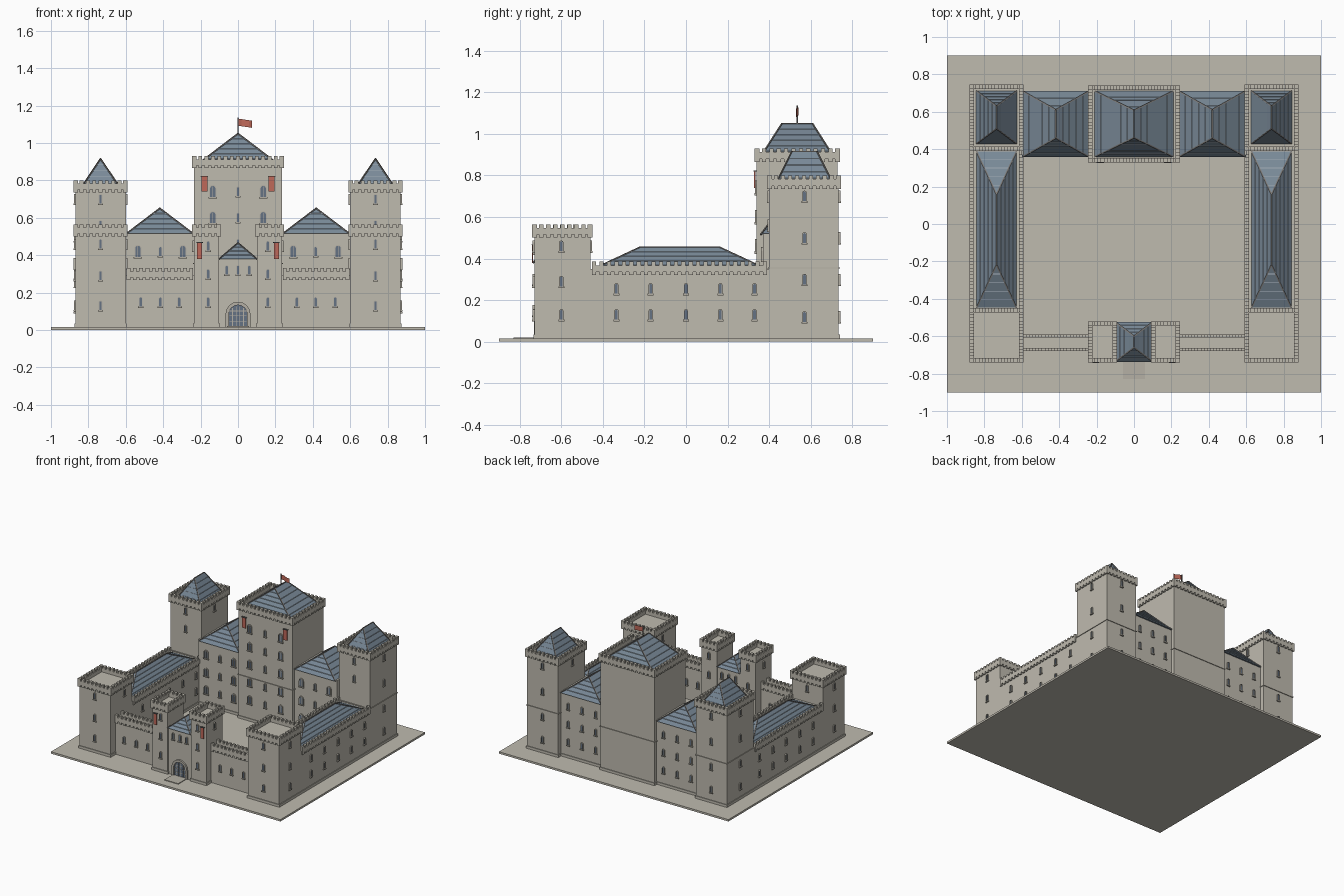
import bpy, bmesh, math
from mathutils import Matrix, Vector

if "Cube" in bpy.data.objects:
    bpy.data.objects.remove(bpy.data.objects["Cube"])


def material(name, r, g, b):
    m = bpy.data.materials.new(name)
    m.use_nodes = True
    m.diffuse_color = (r, g, b, 1)
    bsdf = next(n for n in m.node_tree.nodes if n.type == 'BSDF_PRINCIPLED')
    bsdf.inputs["Base Color"].default_value = (r, g, b, 1)
    bsdf.inputs["Roughness"].default_value = 0.9
    return m


STONE = material("pale_stone", .52, .495, .43)
TRIM = material("trim_stone", .46, .435, .375)
SLATE = material("blue_slate", .19, .25, .31)
EDGE = material("light_slate_edge", .40, .46, .52)
RIDGE = material("ridge_grey", .2, .19, .18)
GLASS = material("window_blue", .13, .17, .23)
RED = material("banner_red", .52, .14, .10)
DARK = material("dark_iron", .08, .08, .08)

parts = {}


def part(name, mat):
    if name not in parts:
        parts[name] = (bmesh.new(), mat)
    return parts[name][0]


def box(bm, x0, x1, y0, y1, z0, z1):
    centre = Vector((x0 + x1, y0 + y1, z0 + z1)) / 2
    size = Matrix.Diagonal((abs(x1 - x0), abs(y1 - y0), abs(z1 - z0), 1))
    bmesh.ops.create_cube(bm, size=1, matrix=Matrix.Translation(centre) @ size)


def bar(bm, p, q, r):
    p, q = Vector(p), Vector(q)
    turn = (q - p).to_track_quat('Z', 'Y').to_matrix().to_4x4()
    bmesh.ops.create_cube(bm, size=1, matrix=Matrix.Translation((p + q) / 2) @ turn
                          @ Matrix.Diagonal((r, r, (q - p).length, 1)))


def frustum(bm, x, y, low, high):
    rings = []
    for hx, hy, z in (low, high):
        rings.append([bm.verts.new((x + i * hx, y + j * hy, z))
                      for i, j in ((-1, -1), (1, -1), (1, 1), (-1, 1))])
    a, b = rings
    bm.faces.new(a[::-1])
    bm.faces.new(b)
    for i in range(4):
        k = (i + 1) % 4
        bm.faces.new((a[i], a[k], b[k], b[i]))


# Hipped roof with stepped slate courses and capped hips
def hip_roof(name, x, y, hx, hy, ridge, z0, z1, courses):
    slate, edge = part(name, SLATE), part(name + "_course_edges", EDGE)
    caps = part(name + "_hip_caps", RIDGE)

    def at(t):
        return max(hx * (1 - t), .002), hy + (ridge - hy) * t, z0 + (z1 - z0) * t

    for i in range(courses):
        ax, ay, az = at(i / courses)
        bx, by, bz = at((i + 1) / courses)
        frustum(slate, x, y, (ax + .002, ay + .002, az), (bx, by, bz))
        if i:
            box(edge, x - ax - .003, x + ax + .003, y - ay - .003, y + ay + .003, az - .002, az + .001)
    for i in (-1, 1):
        for j in (-1, 1):
            bar(caps, (x + i * hx, y + j * hy, z0), (x, y + j * ridge, z1), .007)
    bar(caps, (x, y - ridge, z1), (x, y + ridge, z1), .007)


# One straight run of parapet with merlons and corbels
def parapet(name, x0, x1, y0, y1, top):
    bm = part(name, STONE)
    box(bm, x0, x1, y0, y1, top - .05, top - .018)
    along_x = x1 - x0 > y1 - y0
    start, end = (x0, x1) if along_x else (y0, y1)
    count = round((end - start) / .036)
    for i in range(count + 1):
        a = start + i * (end - start - .02) / count
        for z0, z1 in ((top - .018, top), (top - .064, top - .05)):
            if along_x:
                box(bm, a, a + .02, y0, y1, z0, z1)
            else:
                box(bm, x0, x1, a, a + .02, z0, z1)


def crown(name, x0, x1, y0, y1, top, t=.024):
    parapet(name, x0, x1, y0, y0 + t, top)
    parapet(name, x0, x1, y1 - t, y1, top)
    parapet(name, x0, x0 + t, y0, y1, top)
    parapet(name, x1 - t, x1, y0, y1, top)


# Body with plinth, and a crown slightly wider than the wall
def tower(name, x0, x1, y0, y1, top):
    body = part(name, STONE)
    box(body, x0, x1, y0, y1, .01, top - .045)
    box(body, x0 - .005, x1 + .005, y0 - .005, y1 + .005, .01, .035)
    crown(name + "_battlements", x0 - .01, x1 + .01, y0 - .01, y1 + .01, top)


def arch(w, h, base=0):
    r = w / 2
    curve = [(r * math.cos(a * math.pi / 8), h - r + r * math.sin(a * math.pi / 8)) for a in range(9)]
    return [(r, base)] + curve + [(-r, base)]


# Arched opening on a wall: pane, raised surround and optional sill
def opening(x, y, z, n, w, h, rim, depth, names, sill=True, mullions=0):
    o, nv = Vector((x, y, z)), Vector((n[0], n[1], 0))
    u = Vector((0, 0, 1)).cross(nv)

    def point(bm, p, d):
        return bm.verts.new(o + u * p[0] + Vector((0, 0, p[1])) + nv * d)

    pane = part(names + "_panes", GLASS)
    pane.faces.new([point(pane, p, .003) for p in arch(w, h)])
    frame = part(names + "_surrounds", TRIM)
    inner, outer = arch(w, h), arch(w + 2 * rim, h + rim)
    loops = [[point(frame, p, d) for p in shape]
             for shape, d in ((outer, -.001), (outer, depth), (inner, depth), (inner, -.001))]
    for a, b in zip(loops, loops[1:]):
        for i in range(len(a) - 1):
            frame.faces.new((a[i], a[i + 1], b[i + 1], b[i]))

    def slab(bm, u0, u1, v0, v1, d):
        p, q = o + u * u0, o + u * u1 + nv * d
        box(bm, p.x, q.x, p.y, q.y, z + v0, z + v1)

    if sill:
        slab(frame, -w / 2 - rim - .004, w / 2 + rim + .004, -.007, .001, depth + .002)
    for i in range(mullions):
        c = w * ((i + 1) / (mullions + 1) - .5)
        slab(frame, c - .0015, c + .0015, 0, h - abs(c) * .5 - .002, .006)


def window(x, y, z, n, big=False):
    if big:
        opening(x, y, z - .03, n, .028, .06, .005, .008, "windows", True, 1)
    else:
        opening(x, y, z - .025, n, .013, .048, .004, .008, "windows")


FRONT, BACK = (0, -1), (0, 1)

# Ground slab and entrance path
box(part("ground_slab", STONE), -1, 1, -.9, .9, 0, .015)
box(part("entrance_path", TRIM), -.06, .06, -.83, -.72, .01, .02)

for s, side in ((1, "left"), (-1, "right")):
    def span(a, b):
        return (a, b) if s > 0 else (-b, -a)

    xs, out, inn = span(.60, .87), (s, 0), (-s, 0)

    # Corner towers
    tower(side + "_front_tower", *xs, -.73, -.46, .565)
    tower(side + "_back_tower", *xs, .40, .735, .80)
    hip_roof(side + "_back_tower_roof", s * .735, .57, .107, .14, .06, .755, .915, 5)
    for z in (.46, .29, .13):
        window(s * .735, -.73, z, FRONT)
        window(s * .87, -.60, z, out)
    window(s * .60, -.56, .46, inn)
    window(s * .735, -.46, .46, BACK)
    for z in (.70, .50, .30, .12):
        window(s * .87, .57, z, out)
        window(s * .735, .735, z, BACK)
    window(s * .735, .40, .70, FRONT)
    window(s * .735, .40, .56, FRONT)
    window(s * .60, .56, .70, inn)
    band = part(side + "_string_course", TRIM)
    box(band, *span(.595, .875), .395, .74, .352, .358)

    # Side range between the towers
    wing = part(side + "_range", STONE)
    box(wing, *xs, -.47, .41, .01, .35)
    box(wing, *span(.595, .875), -.47, .41, .01, .035)
    for strip in ((.592, .615), (.857, .88)):
        parapet(side + "_range_battlements", *span(*strip), -.452, .39, .385)
    hip_roof(side + "_range_roof", s * .735, -.03, .107, .42, .19, .348, .455, 5)
    for y in (-.335, -.17, 0, .165, .33):
        for z in (.255, .13):
            window(s * .87, y, z, out)
            window(s * .60, y, z, inn)

    # Rear range between keep and back tower
    rear = part(side + "_rear_range", STONE)
    box(rear, *span(.23, .605), .37, .70, .01, .52)
    box(rear, *span(.23, .605), .365, .705, .01, .035)
    hip_roof(side + "_rear_roof", s * .418, .535, .178, .175, .075, .515, .65, 5)
    for x in (.295, .415, .535):
        for z in (.42, .28, .14):
            window(s * x, .37, z, FRONT, x != .415)
            window(s * x, .70, z, BACK)

    # Front curtain wall
    box(part(side + "_curtain_wall", STONE), *span(.225, .61), -.67, -.60, .01, .29)
    for y in (-.68, -.608):
        parapet(side + "_curtain_battlements", *span(.24, .595), y, y + .018, .33)
    for x in (.315, .415, .52):
        window(s * x, -.67, .15, FRONT)
        window(s * x, -.60, .15, BACK)

    # Gate tower and its banner
    tower(side + "_gate_tower", *span(.102, .235), -.73, -.53, .565)
    for z in (.45, .30, .15):
        window(s * .16, -.73, z, FRONT)
        window(s * .17, -.53, z, BACK)
    window(s * .235, -.63, .45, out)

    # Banners with a small hanging rail
    for x, y, z, w, h in ((.205, -.73, .38, .026, .085), (.18, .34, .74, .032, .08)):
        box(part("banners", RED), s * x - w / 2, s * x + w / 2, y - .012, y - .006, z, z + h)
        box(part("banner_rails", DARK), s * x - w / 2 - .004, s * x + w / 2 + .004,
            y - .014, y, z + h, z + h + .004)

# Gatehouse middle with its roof, gate and slits
box(part("gatehouse", STONE), -.11, .11, -.72, -.535, .01, .385)
hip_roof("gatehouse_roof", 0, -.63, .1, .105, .03, .38, .465, 4)
for y, n in ((-.72, FRONT), (-.535, BACK)):
    opening(0, y, .015, n, .098, .118, .018, .012, "gate", False, 4)
    for x in (-.06, 0, .06):
        window(x, y, .32, n)
gate = part("gate_surrounds", TRIM)
for z in (.045, .075, .1):
    box(gate, -.046, .046, -.725, -.715, z, z + .003)

# Keep
tower("keep", -.235, .235, .34, .73, .93)
hip_roof("keep_roof", 0, .535, .21, .175, .0725, .89, 1.05, 6)
for z in (.74, .60, .46, .32, .18):
    for x in (-.135, 0, .135):
        window(x, .34, z, FRONT, x != 0)
box(part("keep_string_course", TRIM), -.24, .24, .335, .735, .352, .358)

# Flag on the keep
box(part("flag_pole", DARK), -.003, .003, .532, .538, 1.04, 1.137)
flag = part("flag", RED)
cloth = [[flag.verts.new((x, .535 + .006 * math.sin(x * 80), z - x * .15)) for z in (1.092, 1.13)]
         for x in (.003, .02, .04, .06, .076)]
for a, b in zip(cloth, cloth[1:]):
    flag.faces.new((a[0], b[0], b[1], a[1]))

# Turn every part into an object
for name, (bm, mat) in parts.items():
    if name != "windows_panes" and name != "gate_panes" and name != "flag":
        bmesh.ops.recalc_face_normals(bm, faces=bm.faces)
    mesh = bpy.data.meshes.new(name)
    bm.to_mesh(mesh)
    bm.free()
    mesh.materials.append(mat)
    bpy.context.scene.collection.objects.link(bpy.data.objects.new(name, mesh))
